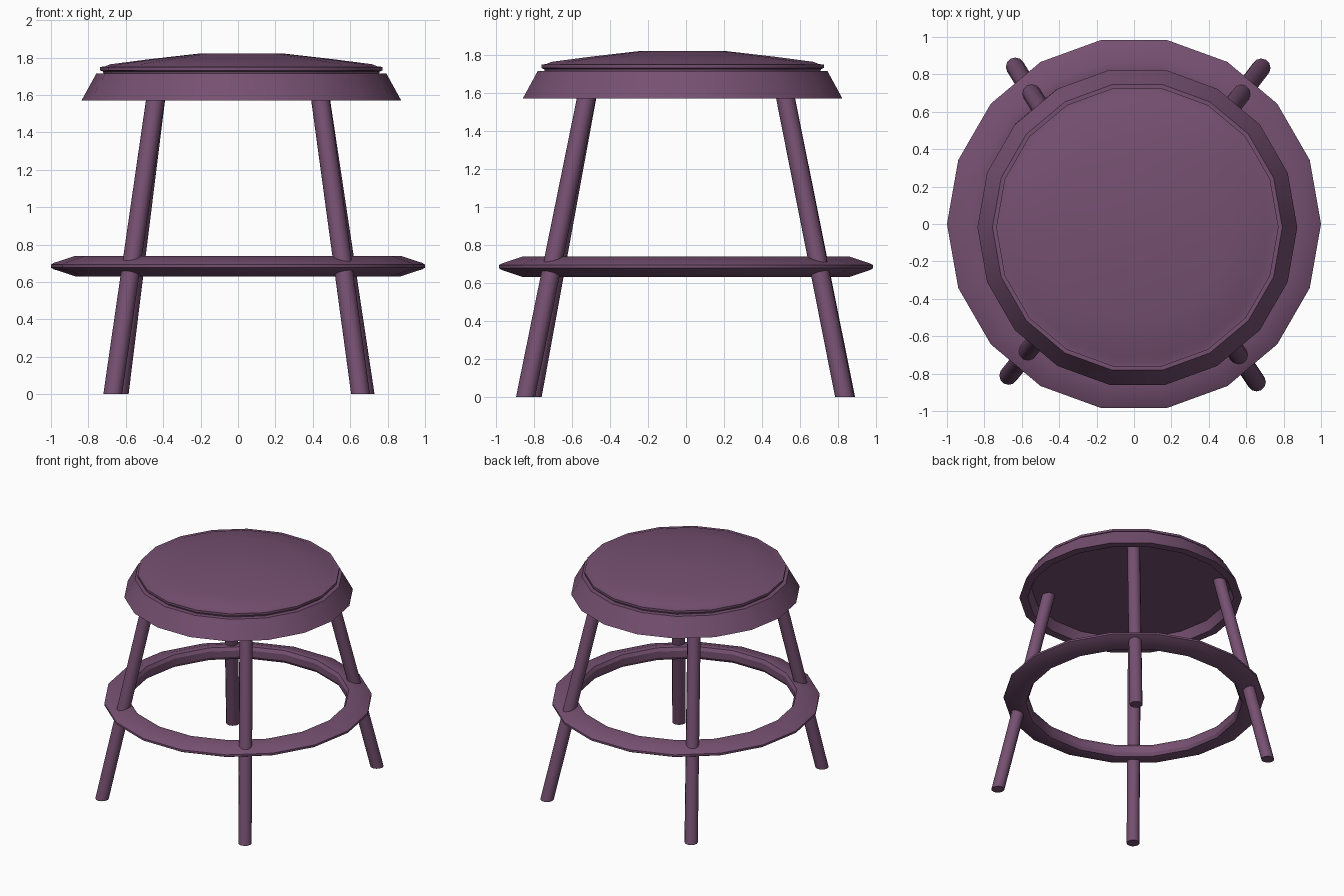
import bpy, bmesh, math
from mathutils import Vector

cube = bpy.data.objects.get("Cube")
if cube:
    bpy.data.objects.remove(cube, do_unlink=True)

SIDES = 18
PLUM = (0.18, 0.08, 0.165, 1.0)
plum = bpy.data.materials.new("plum_paint")
plum.use_nodes = True
plum.diffuse_color = PLUM
bsdf = plum.node_tree.nodes["Principled BSDF"]
bsdf.inputs["Base Color"].default_value = PLUM


def finish(name, bm, angle):
    """Turn the bmesh into a smooth shaded object with sharp creases."""
    bmesh.ops.recalc_face_normals(bm, faces=bm.faces)
    mesh = bpy.data.meshes.new(name)
    bm.to_mesh(mesh)
    bm.free()
    mesh.materials.append(plum)
    ob = bpy.data.objects.new(name, mesh)
    bpy.context.collection.objects.link(ob)
    bpy.ops.object.select_all(action='DESELECT')
    bpy.context.view_layer.objects.active = ob
    ob.select_set(True)
    bpy.ops.object.shade_smooth_by_angle(angle=math.radians(angle))
    return ob


def lathe(name, profile, centre=(0, 0), closed=False, angle=30):
    """Revolve (radius, height) points; an open profile gets flat end caps."""
    bm = bmesh.new()
    rings = []
    for r, z in profile:
        turns = [2 * math.pi * i / SIDES for i in range(SIDES)]
        rings.append([bm.verts.new((centre[0] + r * math.cos(a),
                                    centre[1] + r * math.sin(a), z)) for a in turns])
    pairs = list(zip(rings, rings[1:]))
    if closed:
        pairs.append((rings[-1], rings[0]))
    else:
        bm.faces.new(rings[0])
        bm.faces.new(rings[-1])
    for low, high in pairs:
        for i in range(SIDES):
            j = (i + 1) % SIDES
            bm.faces.new((low[i], low[j], high[j], high[i]))
    return finish(name, bm, angle)


def leg(name, foot, top, height=1.67, radius=0.05):
    """Splayed round leg, cut level at the floor and under the seat."""
    bm = bmesh.new()
    bmesh.ops.create_cone(bm, cap_ends=True, segments=12, radius1=radius,
                          radius2=radius, depth=1)
    foot, top = Vector((*foot, 0)), Vector((*top, height))
    for v in bm.verts:
        end = top if v.co.z > 0 else foot
        v.co = Vector((v.co.x, v.co.y, 0)) + end
    return finish(name, bm, 40)


# Seat base: flared skirt with a recessed underside
seat_centre = (0.018, -0.018)
lathe("seat_skirt",
      [(0.76, 1.65), (0.79, 1.57), (0.855, 1.57), (0.775, 1.715)], seat_centre)

# Padded cushion with a thin lip around a shallow dome
lathe("seat_cushion",
      [(0.735, 1.71), (0.74, 1.725), (0.755, 1.732), (0.755, 1.75), (0.73, 1.752),
       (0.70, 1.764), (0.50, 1.79), (0.22, 1.822)], seat_centre)

# Foot ring with a tapered outer edge
lathe("foot_ring",
      [(0.87, 0.74), (0.985, 0.702), (1.0, 0.693), (1.0, 0.677), (0.985, 0.668),
       (0.87, 0.63), (0.83, 0.635), (0.815, 0.66), (0.815, 0.71), (0.83, 0.735)],
      closed=True)

# Four splayed legs
for name, foot, sx, sy in (("front_right_leg", (-0.67, -0.81), -1, -1),
                           ("front_left_leg", (0.655, -0.845), 1, -1),
                           ("back_right_leg", (-0.635, 0.84), -1, 1),
                           ("back_left_leg", (0.68, 0.835), 1, 1)):
    leg(name, foot, (sx * 0.428, sy * 0.505))
